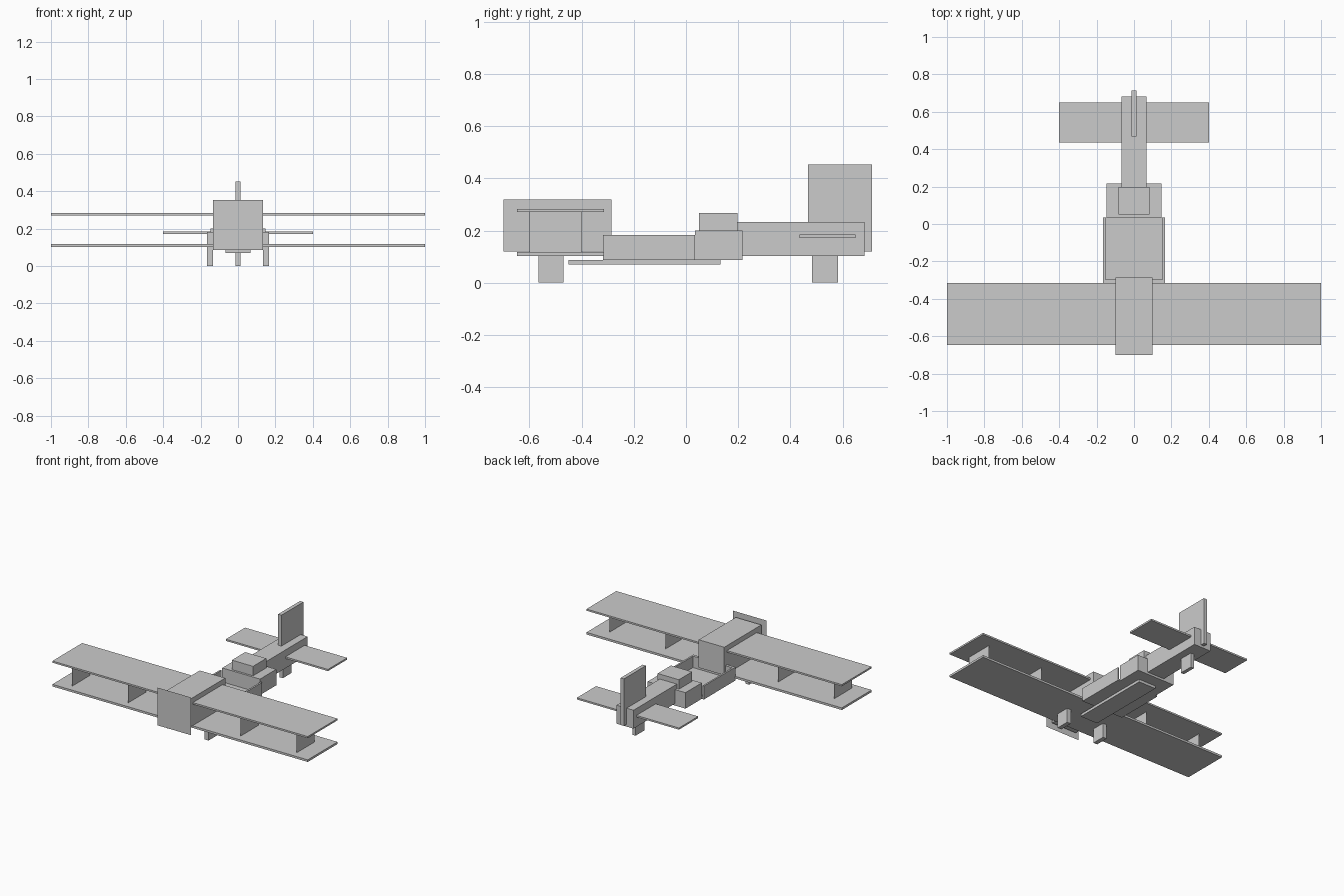
import bpy


def mesh_object(name, verts, faces):
    mesh = bpy.data.meshes.new(name)
    mesh.from_pydata(verts, [], faces)
    mesh.update()
    ob = bpy.data.objects.new(name, mesh)
    bpy.context.collection.objects.link(ob)
    return ob


def box(name, x, y, z):
    """Box from (min, max) ranges on each axis."""
    verts = [(a, b, c) for a in x for b in y for c in z]
    faces = [(0, 1, 3, 2), (4, 6, 7, 5), (0, 4, 5, 1),
             (2, 3, 7, 6), (0, 2, 6, 4), (1, 5, 7, 3)]
    return mesh_object(name, verts, faces)


def centred(name, half, y, z):
    return box(name, (-half, half), y, z)


# Nose and flat propeller disc
centred("nose", 0.10, (-0.70, -0.285), (0.12, 0.318))
mesh_object("propeller_plate",
            [(-0.133, -0.713, 0.085), (0.133, -0.713, 0.085),
             (0.133, -0.713, 0.352), (-0.133, -0.713, 0.352)], [(0, 1, 2, 3)])

# Wings
centred("upper_wing", 1.0, (-0.648, -0.315), (0.271, 0.283))
centred("lower_wing", 1.0, (-0.648, -0.315), (0.103, 0.118))

# Thin wing struts
for i, x in enumerate((-0.88, -0.44, 0.44, 0.88)):
    mesh_object(f"wing_strut_{i}",
                [(x, -0.60, 0.118), (x, -0.40, 0.118),
                 (x, -0.40, 0.271), (x, -0.60, 0.271)], [(0, 1, 2, 3)])

# Open cockpit tub: floor, front wall and side walls
centred("cockpit_floor", 0.165, (-0.317, 0.035), (0.088, 0.102))
centred("cockpit_front_wall", 0.153, (-0.317, -0.297), (0.102, 0.183))
for side, s in (("left", -1), ("right", 1)):
    box(f"cockpit_wall_{side}", sorted((s * 0.153, s * 0.165)),
        (-0.317, 0.035), (0.102, 0.183))

# Belly plate, rear body and headrest
centred("belly_plate", 0.068, (-0.45, 0.132), (0.069, 0.088))
centred("rear_body", 0.148, (0.035, 0.217), (0.088, 0.201))
centred("headrest", 0.083, (0.05, 0.198), (0.201, 0.268))

# Tail
centred("tail_boom", 0.067, (0.198, 0.683), (0.103, 0.233))
centred("tail_fin", 0.013, (0.467, 0.713), (0.119, 0.452))
centred("tailplane", 0.40, (0.435, 0.65), (0.172, 0.184))

# Landing gear
centred("tail_leg", 0.013, (0.483, 0.582), (0.0, 0.103))
for side, s in (("left", -1), ("right", 1)):
    box(f"front_leg_{side}", sorted((s * 0.135, s * 0.165)),
        (-0.565, -0.47), (0.0, 0.103))
